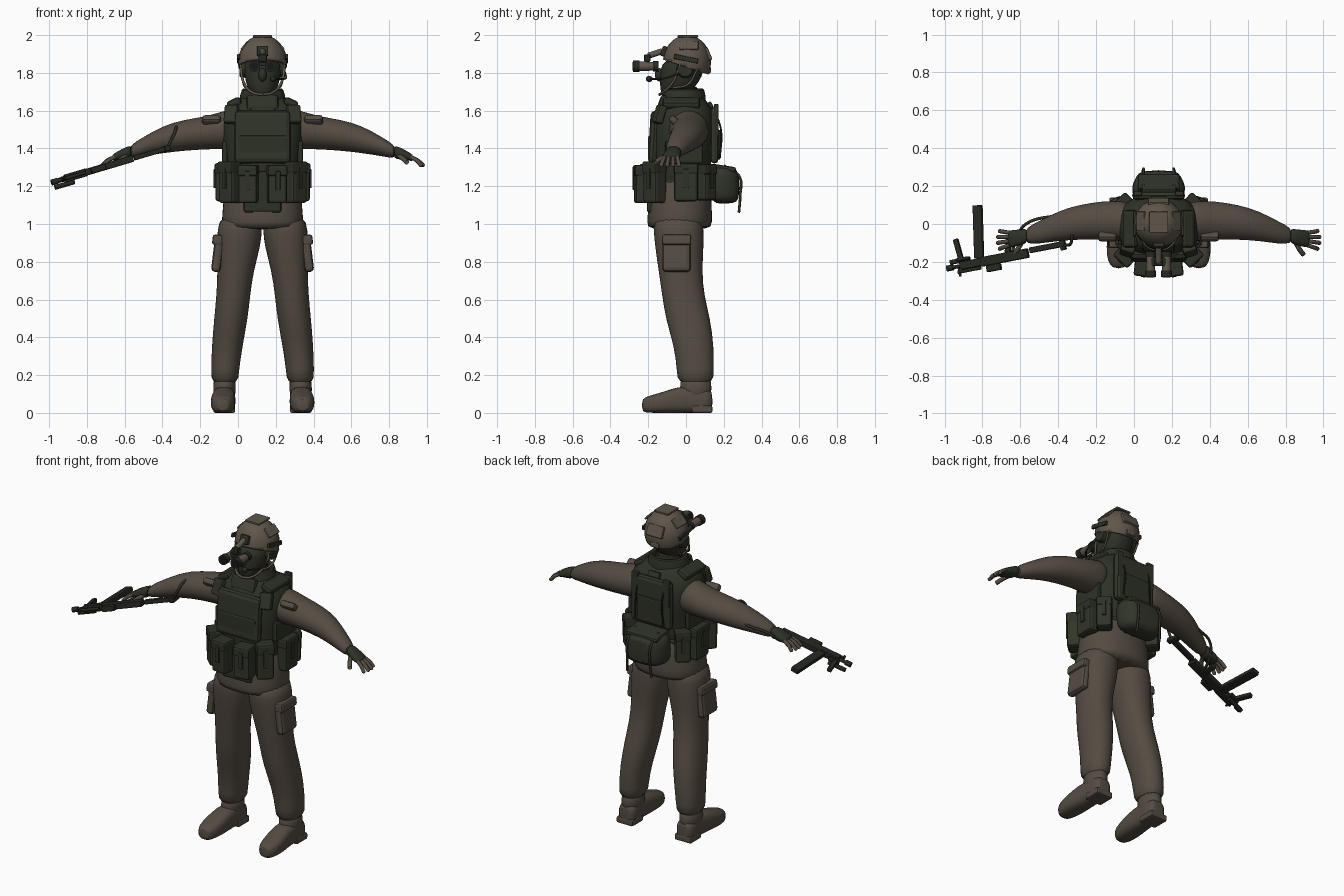
import bpy, bmesh, math
from mathutils import Matrix, Vector, Euler

if "Cube" in bpy.data.objects:
    bpy.data.objects.remove(bpy.data.objects["Cube"], do_unlink=True)

BODY_X = 0.13  # the body stands off centre because of the outstretched weapon


def material(name, red, green, blue):
    mat = bpy.data.materials.new(name)
    mat.use_nodes = True
    mat.diffuse_color = (red, green, blue, 1)
    shader = mat.node_tree.nodes["Principled BSDF"]
    shader.inputs["Base Color"].default_value = (red, green, blue, 1)
    shader.inputs["Roughness"].default_value = 0.8
    return mat


CLOTH = material("brown cloth", .09, .072, .055)
SHELL = material("helmet tan", .115, .093, .07)
GEAR = material("dark olive gear", .027, .031, .019)
POUCH = material("olive pouch", .031, .035, .022)
METAL = material("weapon black", .019, .021, .015)
GLASS = material("lens black", .008, .009, .009)


def finish(bm, name, mat, smooth=True):
    bmesh.ops.recalc_face_normals(bm, faces=bm.faces)
    mesh = bpy.data.meshes.new(name)
    bm.to_mesh(mesh)
    bm.free()
    mesh.materials.append(mat)
    for face in mesh.polygons:
        face.use_smooth = smooth
    if smooth:
        mesh.set_sharp_from_angle(angle=math.radians(50))
    obj = bpy.data.objects.new(name, mesh)
    bpy.context.collection.objects.link(obj)
    obj.location.x = BODY_X
    return obj


def loft(name, mat, axis, rings, power=2.0, sides=20, side=1, caps=True, levels=1):
    """Skin rings of (along, centre_a, centre_b, radius_a, radius_b)."""
    bm = bmesh.new()
    loops = []
    for along, ca, cb, ra, rb in rings:
        loop = []
        for i in range(sides):
            angle = math.tau * i / sides
            c, s = math.cos(angle), math.sin(angle)
            a = ca + ra * math.copysign(abs(c) ** (2 / power), c)
            b = cb + rb * math.copysign(abs(s) ** (2 / power), s)
            x, y, z = {"x": (along, a, b), "y": (a, along, b), "z": (a, b, along)}[axis]
            loop.append(bm.verts.new((x * side, y, z)))
        loops.append(loop)
    for low, high in zip(loops, loops[1:]):
        for i in range(sides):
            j = (i + 1) % sides
            bm.faces.new((low[i], low[j], high[j], high[i]))
    if caps:
        bm.faces.new(loops[0])
        bm.faces.new(loops[-1])
    obj = finish(bm, name, mat)
    obj.modifiers.new("round", "SUBSURF").levels = levels
    obj.modifiers["round"].render_levels = levels
    return obj


def box(name, mat, centre, size, bevel=.01, turn=(0, 0, 0), frame=Matrix()):
    bm = bmesh.new()
    bmesh.ops.create_cube(bm, size=1)
    place = Matrix.Translation(centre) @ Euler(turn).to_matrix().to_4x4()
    bm.transform(frame @ place @ Matrix.Diagonal((*size, 1)))
    obj = finish(bm, name, mat, smooth=False)
    mod = obj.modifiers.new("soft edges", "BEVEL")
    mod.width, mod.segments = bevel, 2
    return obj


def rod(name, mat, start, end, radius, tip=None, frame=Matrix()):
    a, b = frame @ Vector(start), frame @ Vector(end)
    bm = bmesh.new()
    bmesh.ops.create_cone(bm, cap_ends=True, segments=14, radius1=radius,
                          radius2=radius if tip is None else tip, depth=(b - a).length)
    turn = (b - a).to_track_quat("Z", "Y").to_matrix().to_4x4()
    bm.transform(Matrix.Translation((a + b) / 2) @ turn)
    return finish(bm, name, mat)


def ball(name, mat, centre, radii, cut=None):
    bm = bmesh.new()
    bmesh.ops.create_uvsphere(bm, u_segments=28, v_segments=18, radius=1)
    bm.transform(Matrix.Translation(centre) @ Matrix.Diagonal((*radii, 1)))
    if cut:
        geom = bm.verts[:] + bm.edges[:] + bm.faces[:]
        bmesh.ops.bisect_plane(bm, geom=geom, plane_co=cut[0], plane_no=cut[1], clear_inner=True)
    return finish(bm, name, mat)


def strap(name, mat, points, radius):
    curve = bpy.data.curves.new(name, "CURVE")
    curve.dimensions, curve.bevel_depth, curve.bevel_resolution = "3D", radius, 2
    spline = curve.splines.new("BEZIER")
    spline.bezier_points.add(len(points) - 1)
    for knot, point in zip(spline.bezier_points, points):
        knot.co = point
        knot.handle_left_type = knot.handle_right_type = "AUTO"
    temp = bpy.data.objects.new(name, curve)
    bm = bmesh.new()
    bm.from_mesh(bpy.data.meshes.new_from_object(temp))
    bpy.data.objects.remove(temp)
    return finish(bm, name, mat)


def pouch(name, centre, size, angle):
    """Bag with an overhanging flap and a closing tab, facing -y before turning."""
    frame = Matrix.Translation(centre) @ Matrix.Rotation(angle, 4, "Z")
    w, d, h = size
    box(name, POUCH, (0, 0, 0), size, .015, frame=frame)
    box(name + "_flap", GEAR, (0, -.003, h * .36), (w * 1.05, d * 1.05, h * .3), .012, frame=frame)
    box(name + "_tab", GEAR, (0, -d / 2 - .003, h * .1), (w * .25, .012, h * .5), .003, frame=frame)


# Torso: shirt, vest and collar
loft("shirt", CLOTH, "z", [(.97, 0, -.035, .215, .168), (1.0, 0, -.035, .22, .175),
     (1.1, 0, -.03, .212, .17), (1.35, 0, -.03, .19, .15)], 2.3)
loft("vest", GEAR, "z", [(1.1, 0, -.03, .195, .16), (1.3, 0, -.03, .195, .155),
     (1.4, 0, -.02, .212, .17), (1.52, 0, -.012, .224, .178), (1.6, 0, -.01, .21, .158),
     (1.65, 0, -.01, .165, .12), (1.68, 0, -.01, .11, .1)], 2.5)
loft("collar", GEAR, "z", [(1.6, 0, -.015, .14, .125), (1.66, 0, -.015, .125, .122),
     (1.72, 0, -.01, .112, .11), (1.72, 0, -.01, .095, .09), (1.62, 0, -.01, .09, .085)], caps=False)
box("chest_plate", POUCH, (0, -.17, 1.46), (.3, .05, .28), .03, (-.06, 0, 0))
box("chest_panel", GEAR, (0, -.185, 1.4), (.26, .03, .14), .012)
box("throat_guard", GEAR, (0, -.125, 1.64), (.17, .04, .09), .018, (-.35, 0, 0))
box("groin_panel", GEAR, (0, -.19, 1.17), (.2, .035, .22), .015)
box("back_plate", POUCH, (0, .15, 1.47), (.28, .045, .3), .022)
box("back_pocket", GEAR, (0, .165, 1.42), (.18, .035, .16), .01)
box("drag_handle", GEAR, (0, .13, 1.63), (.08, .02, .035), .006, (.5, 0, 0))
loft("belt", GEAR, "z", [(1.18, 0, -.03, .215, .185), (1.27, 0, -.03, .215, .185)], 2.4)

# Back bag with tie straps
loft("back_bag", POUCH, "y", [(.12, 0, 1.21, .14, .1), (.2, 0, 1.21, .145, .105),
     (.25, 0, 1.205, .12, .095), (.285, 0, 1.2, .095, .075)], 4)
box("back_bag_lid", GEAR, (0, .2, 1.295), (.22, .13, .03), .012, (-.15, 0, 0))

for side, word in ((-1, "right"), (1, "left")):
    # Vest fittings
    box(word + "_shoulder_pad", GEAR, (side * .15, -.025, 1.64), (.08, .2, .045), .018, (0, side * .45, 0))
    box(word + "_shoulder_buckle", POUCH, (side * .165, -.14, 1.58), (.075, .045, .1), .012, (-.3, 0, side * .3))
    box(word + "_back_strap", GEAR, (side * .11, .16, 1.55), (.045, .025, .17), .006)
    box(word + "_side_panel", GEAR, (side * .2, -.01, 1.38), (.03, .2, .12), .01)
    strap(word + "_cord", METAL, [(side * .1, .15, 1.6), (side * .09, .185, 1.5), (side * .1, .18, 1.35)], .005)
    strap(word + "_bag_strap", GEAR, [(side * .08, .2, 1.31), (side * .08, .283, 1.25),
          (side * .08, .287, 1.15), (side * .085, .28, 1.06)], .007)
    # Belt pouches around the waist
    pouch(word + "_front_pouch", (side * .075, -.225, 1.21), (.1, .095, .2), side * .12)
    pouch(word + "_corner_pouch", (side * .172, -.165, 1.22), (.1, .085, .22), side * .75)
    pouch(word + "_hip_pouch", (side * .215, -.0, 1.22), (.125, .07, .2), side * math.pi / 2)
    pouch(word + "_rear_pouch", (side * .18, .105, 1.22), (.09, .08, .19), side * 2.4)

    # Sleeve and gloved hand
    loft(word + "_sleeve", CLOTH, "x", [(.12, .01, 1.5, .1, .11), (.2, .015, 1.5, .108, .104),
         (.29, .02, 1.483, .103, .088), (.42, .01, 1.47, .093, .083), (.53, -.01, 1.447, .08, .073),
         (.63, -.045, 1.41, .06, .051), (.71, -.065, 1.378, .043, .036)], side=side)
    box(word + "_sleeve_patch", CLOTH, (side * .27, -.055, 1.54), (.1, .04, .08), .015, (.8, 0, 0))
    loft(word + "_cuff", GEAR, "x", [(.69, -.062, 1.383, .043, .037), (.73, -.07, 1.373, .04, .032),
         (.77, -.077, 1.36, .047, .023), (.8, -.08, 1.348, .044, .018)], 2.4, side=side)
    for i in range(4):
        spread = i - 1.5
        knuckle = (side * .785, -.079 - spread * .022, 1.354)
        middle = (side * (.825 - abs(spread) * .005), -.082 - spread * .027, 1.335)
        tip = (side * (.853 - abs(spread) * .01), -.084 - spread * .031, 1.312)
        strap(f"{word}_finger_{i + 1}", CLOTH, [knuckle, middle, tip], .011)
        ball(f"{word}_fingertip_{i + 1}", CLOTH, tip, (.011, .011, .011))
    strap(word + "_thumb", CLOTH, [(side * .72, -.09, 1.362), (side * .745, -.135, 1.345),
          (side * .765, -.162, 1.325)], .013)

    # Trousers, cargo pocket and boot
    loft(word + "_trouser_leg", CLOTH, "z", [(1.05, .115, -.04, .11, .13), (.97, .12, -.04, .12, .134),
         (.88, .127, -.035, .117, .13), (.75, .143, -.03, .096, .116), (.62, .155, -.015, .09, .112),
         (.5, .167, .01, .09, .12), (.35, .188, .043, .082, .106), (.22, .199, .05, .074, .098),
         (.15, .2, .05, .073, .098)], 2.2, side=side)
    box(word + "_cargo_pocket", CLOTH, (side * .237, -.05, .845), (.05, .15, .2), .02, (0, side * -.12, 0))
    box(word + "_pocket_flap", CLOTH, (side * .238, -.05, .915), (.055, .155, .055), .012, (0, side * -.12, 0))
    loft(word + "_boot_foot", CLOTH, "y", [(-.235, .212, .04, .03, .035), (-.2, .212, .045, .058, .045),
         (-.12, .21, .055, .068, .056), (-.04, .205, .07, .062, .071), (.04, .203, .07, .057, .07),
         (.11, .202, .065, .06, .066), (.142, .202, .06, .042, .055)], 2.8, side=side)
    box(word + "_boot_heel", CLOTH, (side * .203, .085, .02), (.115, .11, .04), .01)
    loft(word + "_boot_shaft", CLOTH, "z", [(.06, .203, .05, .06, .085), (.13, .202, .052, .06, .084),
         (.2, .2, .052, .06, .084)], side=side)

    # Helmet side: rail, headset, chin strap, goggle tube
    box(word + "_helmet_rail", GEAR, (side * .127, .0, 1.875), (.016, .13, .026), .004, (-.2, 0, 0))
    rod(word + "_ear_cup", GEAR, (side * .075, -.005, 1.82), (side * .122, -.005, 1.82), .05, .04)
    box(word + "_helmet_plate", SHELL, (side * .093, .015, 1.945), (.012, .1, .06), .004, (0, side * -.75, 0))
    strap(word + "_chin_strap", SHELL, [(side * .118, -.03, 1.85), (side * .1, -.07, 1.75),
          (side * .05, -.125, 1.695), (0, -.14, 1.685)], .007)
    strap(word + "_nape_strap", SHELL, [(side * .11, .06, 1.82), (side * .1, .01, 1.74), (side * .08, -.07, 1.72)], .006)
    rod(word + "_goggle_tube", SHELL, (side * .042, -.16, 1.835), (side * .042, -.255, 1.835), .023, .025)
    rod(word + "_goggle_bell", METAL, (side * .042, -.245, 1.835), (side * .042, -.28, 1.835), .03)
    rod(word + "_goggle_lens", GLASS, (side * .042, -.279, 1.835), (side * .042, -.282, 1.835), .022)
    rod(word + "_eyepiece", METAL, (side * .042, -.145, 1.835), (side * .042, -.175, 1.835), .027)

# Head and face mask
loft("neck", GEAR, "z", [(1.58, 0, .0, .085, .085), (1.76, 0, -.01, .085, .09)])
loft("face_mask", GEAR, "z", [(1.67, 0, -.08, .04, .045), (1.7, 0, -.055, .07, .08),
     (1.75, 0, -.035, .09, .105), (1.81, 0, -.02, .1, .118), (1.88, 0, -.01, .1, .11)], 2.2)
ball("nose_cover", GEAR, (0, -.14, 1.79), (.022, .025, .035))

# Helmet shell with mount and panels
helmet = ball("helmet", SHELL, (0, .005, 1.855), (.13, .127, .145), ((0, 0, 1.83), (0, .33, 1)))
rim = helmet.modifiers.new("thickness", "SOLIDIFY")
rim.thickness, rim.offset = .012, -1
box("helmet_shroud", GEAR, (0, -.118, 1.915), (.06, .025, .055), .008, (-.35, 0, 0))
box("top_panel", SHELL, (0, .01, 1.994), (.1, .11, .012), .004)
box("rear_panel", SHELL, (0, .118, 1.9), (.11, .02, .07), .006, (.4, 0, 0))
box("rear_dial", SHELL, (0, .12, 1.815), (.06, .025, .035), .008)
rod("mount_arm", SHELL, (0, -.125, 1.915), (0, -.2, 1.89), .016)
box("mount_hinge", METAL, (0, -.205, 1.878), (.045, .035, .04), .008)
box("goggle_bridge", METAL, (0, -.2, 1.847), (.09, .045, .022), .006)
strap("microphone_boom", METAL, [(.12, -.03, 1.8), (.12, -.12, 1.77), (.07, -.185, 1.768)], .005)
ball("microphone", METAL, (.055, -.195, 1.768), (.016, .018, .016))

# Rifle frame: x runs toward the muzzle, y toward the magazine
origin = Vector((-.49, -.115, 1.405))
forward = Vector((-.625, -.12, -.185)).normalized()
down = (Vector((0, 1, 0)) - forward * forward.y).normalized()
RIFLE = Matrix((forward, down, forward.cross(down))).transposed().to_4x4()
RIFLE.translation = origin


def gun_box(name, along, drop, length, height, width, turn=0):
    box("rifle_" + name, METAL, (along, drop, 0), (length, height, width), .005, (0, 0, turn), RIFLE)


def gun_rod(name, along, drop, length, radius, lateral=0):
    rod("rifle_" + name, METAL, (along, drop, lateral), (along + length, drop, lateral), radius, frame=RIFLE)


gun_box("receiver", .345, 0, .27, .05, .036)
gun_box("stock", .1, .012, .2, .03, .026)
gun_box("butt", .015, .02, .03, .08, .03)
gun_box("grip", .31, .06, .03, .08, .026, .3)
gun_box("magazine", .46, .16, .05, .28, .03, .15)
gun_box("handguard", .53, 0, .12, .042, .042)
gun_rod("barrel", .58, 0, .08, .01)
gun_rod("muzzle", .63, 0, .036, .016)
gun_rod("gas_tube", .48, -.03, .13, .009)
gun_box("optic", .41, -.042, .08, .035, .032)
gun_box("front_sight", .6, -.03, .014, .05, .012)
gun_box("foregrip", .585, .085, .028, .12, .026, -.1)
gun_box("foregrip_base", .57, .035, .07, .016, .03)
gun_rod("lamp", .54, .03, .11, .013, .03)
strap("rifle_sling", GEAR, [(-.5, -.115, 1.41), (-.46, -.09, 1.5), (-.49, .04, 1.49),
      (-.56, .04, 1.44), (-.7, .0, 1.4), (-.75, -.08, 1.33), (-.78, -.17, 1.32)], .008)
